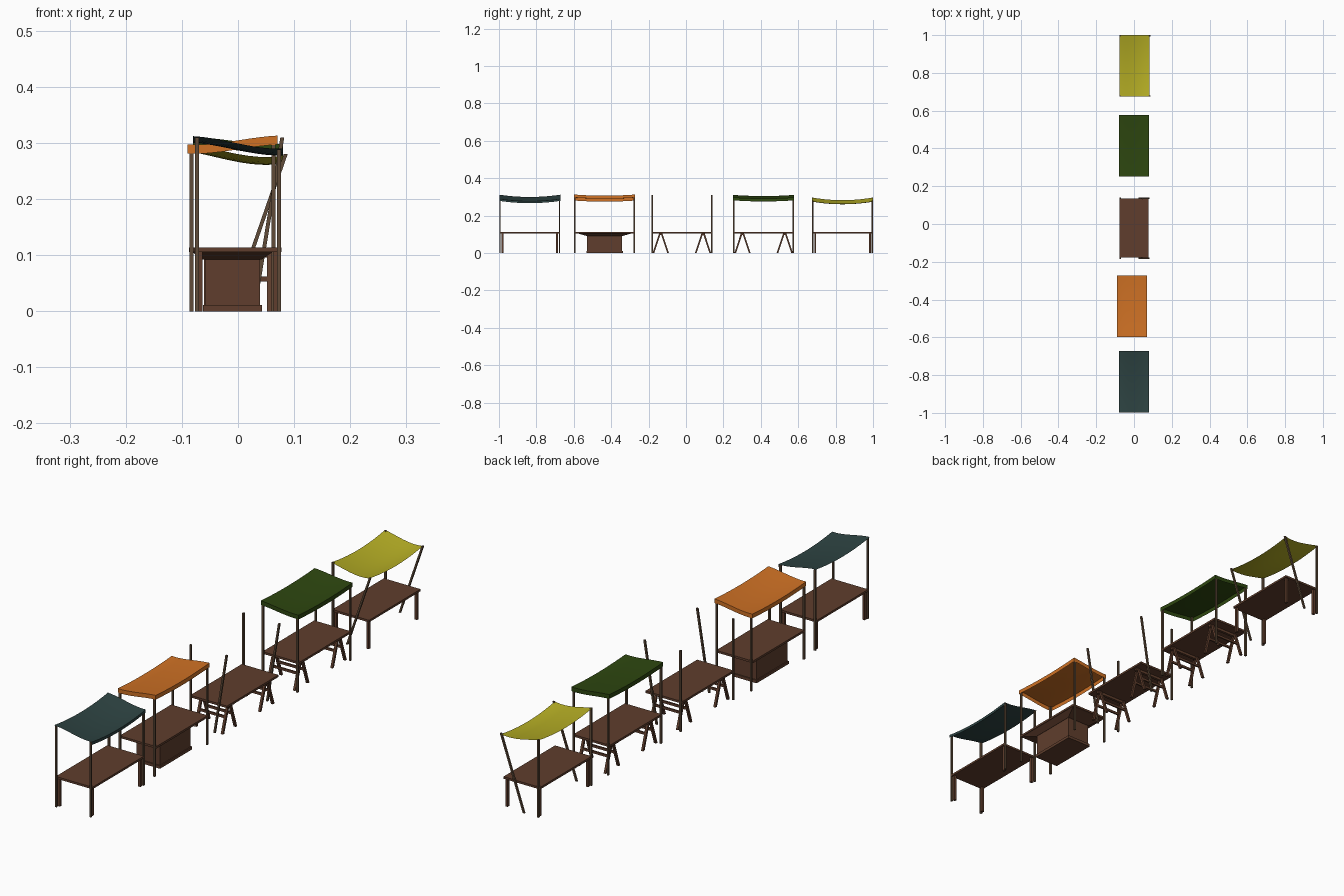
import bpy, bmesh
from mathutils import Vector

cube = bpy.data.objects.get("Cube")
if cube:
    bpy.data.objects.remove(cube)


def material(name, color):
    m = bpy.data.materials.new(name)
    m.use_nodes = True
    m.diffuse_color = (*color, 1)
    m.node_tree.nodes["Principled BSDF"].inputs["Base Color"].default_value = (*color, 1)
    return m


WOOD = material("brown wood", (0.115, 0.048, 0.026))
POLE = material("weathered pole wood", (0.115, 0.07, 0.04))
TEAL = material("teal cloth", (0.027, 0.057, 0.055))
ORANGE = material("orange cloth", (0.62, 0.165, 0.018))
GREEN = material("green cloth", (0.027, 0.063, 0.005))
YELLOW = material("yellow cloth", (0.46, 0.42, 0.018))


def finish(name, bm, mat):
    mesh = bpy.data.meshes.new(name)
    bm.normal_update()
    bm.to_mesh(mesh)
    bm.free()
    mesh.materials.append(mat)
    obj = bpy.data.objects.new(name, mesh)
    bpy.context.scene.collection.objects.link(obj)
    return obj


def loft(name, mat, lower, upper):
    """Six-sided solid between two level rectangles (x, y, z, width, depth)."""
    bm = bmesh.new()
    bmesh.ops.create_cube(bm, size=1)
    for v in bm.verts:
        x, y, z, w, d = upper if v.co.z > 0 else lower
        v.co = Vector((x + v.co.x * w, y + v.co.y * d, z))
    return finish(name, bm, mat)


def box(name, mat, x, y, z0, z1, w, d):
    return loft(name, mat, (x, y, z0, w, d), (x, y, z1, w, d))


def post(name, mat, bottom, top, size):
    return loft(name, mat, (*bottom, size, size), (*top, size, size))


def canopy(name, mat, x, y, z_right, z_left, sag_x, sag_y, valance, sides):
    """Sagging cloth; z_right is the -x edge, z_left the +x edge."""
    bm = bmesh.new()
    bmesh.ops.create_grid(bm, x_segments=10, y_segments=10, size=1)
    if valance:
        rim = [e for e in bm.edges if e.is_boundary and
               (sides == "all" or all(v.co.x > 0.99 for v in e.verts))]
        made = bmesh.ops.extrude_edge_only(bm, edges=rim)["geom"]
        for v in made:
            if isinstance(v, bmesh.types.BMVert):
                v.co.z -= valance
    for v in bm.verts:
        u, w = v.co.x, v.co.y
        t = (u + 1) / 2
        t = t * t * (3 - 2 * t)
        v.co.z += z_right + (z_left - z_right) * t - sag_x * (1 - u * u) - sag_y * (1 - w * w)
        v.co.x, v.co.y = x + u * 0.08, y + w * 0.163
    obj = finish(name, bm, mat)
    for p in obj.data.polygons:
        p.use_smooth = True
    bpy.ops.object.select_all(action="DESELECT")
    obj.select_set(True)
    bpy.context.view_layer.objects.active = obj
    bpy.ops.object.shade_smooth_by_angle()


def poles(stall, x, y, right_top, left_top, left_foot=0.073, left_head=0.073):
    for side, sy in (("front", -1), ("back", 1)):
        py = y + sy * 0.159
        post(f"{stall}_{side}_right_pole", POLE, (x - 0.073, py, 0),
             (x - 0.073, py, right_top), 0.007)
        post(f"{stall}_{side}_left_pole", POLE, (x + left_foot, py, 0),
             (x + left_head, py, left_top), 0.007)


def tabletop(stall, x, y):
    box(f"{stall}_tabletop", WOOD, x, y, 0.106, 0.114, 0.155, 0.312)


def table_legs(stall, x, y):
    for sx in (-1, 1):
        for sy in (-1, 1):
            lx, ly = x + sx * 0.068, y + sy * 0.146
            box(f"{stall}_table_leg", WOOD, lx, ly, 0, 0.107, 0.01, 0.01)


def trestles(stall, x, y):
    for sy in (-1, 1):
        ty = y + sy * 0.113
        box(f"{stall}_trestle_beam", WOOD, x, ty, 0.096, 0.106, 0.135, 0.01)
        for leg in (-1, 1):
            for sx in (-1, 1):
                lx = x + sx * 0.056
                post(f"{stall}_trestle_leg", WOOD, (lx, ty + leg * 0.039, 0),
                     (lx, ty + leg * 0.004, 0.106), 0.009)
            # Crossbar joining the two legs on one side
            box(f"{stall}_trestle_bar", WOOD, x, ty + leg * 0.02, 0.053, 0.062, 0.12, 0.006)


def counter(stall, x, y):
    box(f"{stall}_cabinet", WOOD, x, y, 0, 0.096, 0.098, 0.186)
    box(f"{stall}_cabinet_plinth", WOOD, x, y, 0, 0.011, 0.105, 0.195)
    loft(f"{stall}_cabinet_cornice", WOOD, (x, y, 0.092, 0.104, 0.195),
         (x, y, 0.106, 0.145, 0.295))


# Teal stall
tabletop("teal_stall", 0, -0.835)
table_legs("teal_stall", 0, -0.835)
poles("teal_stall", 0, -0.835, 0.31, 0.288)
canopy("teal_canopy", TEAL, 0, -0.835, 0.312, 0.29, 0.002, 0.012, 0.011, "left")

# Orange stall with cabinet counter
tabletop("orange_stall", -0.01, -0.435)
counter("orange_stall", -0.01, -0.435)
poles("orange_stall", -0.01, -0.435, 0.295, 0.31)
canopy("orange_canopy", ORANGE, -0.01, -0.435, 0.297, 0.313, 0.002, 0.006, 0.016, "all")

# Uncovered stall on trestles
tabletop("open_stall", 0, -0.022)
trestles("open_stall", 0, -0.022)
poles("open_stall", 0, -0.022, 0.31, 0.31, 0.028, 0.079)

# Green stall on trestles
tabletop("green_stall", 0, 0.415)
trestles("green_stall", 0, 0.415)
poles("green_stall", 0, 0.415, 0.309, 0.296)
canopy("green_canopy", GREEN, 0, 0.415, 0.311, 0.298, 0.002, 0.006, 0.016, "all")

# Yellow stall with leaning poles
tabletop("yellow_stall", 0, 0.837)
table_legs("yellow_stall", 0, 0.837)
poles("yellow_stall", 0, 0.837, 0.297, 0.28, -0.012, 0.085)
canopy("yellow_canopy", YELLOW, 0.003, 0.837, 0.297, 0.278, 0.008, 0.014, 0, "none")
